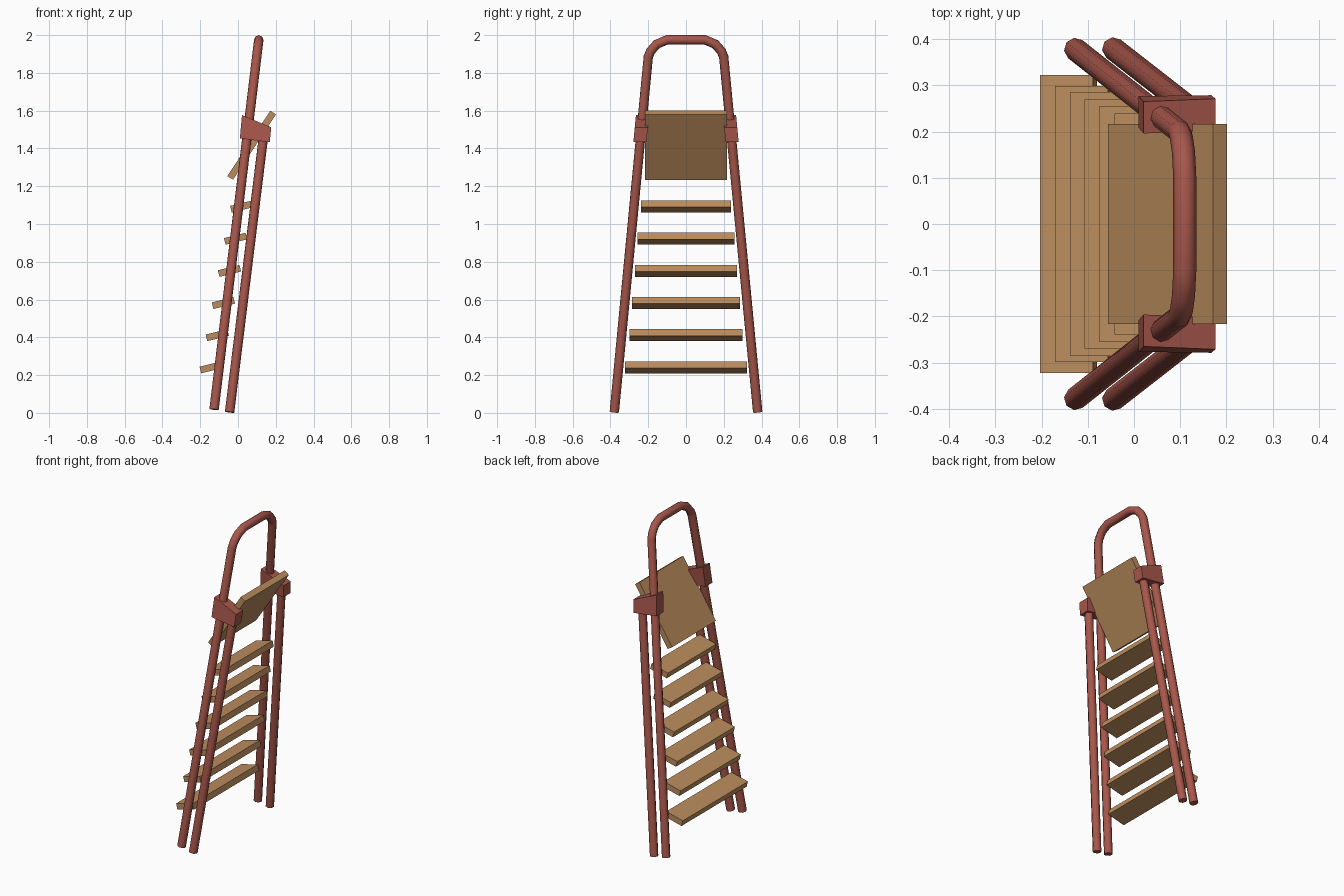
import bpy, bmesh, math

if "Cube" in bpy.data.objects:
    bpy.data.objects.remove(bpy.data.objects["Cube"])


def material(name, rgb):
    m = bpy.data.materials.new(name)
    m.diffuse_color = (*rgb, 1)
    m.use_nodes = True
    m.node_tree.nodes["Principled BSDF"].inputs["Base Color"].default_value = m.diffuse_color
    return m


RED = material("brick red", (0.39, 0.095, 0.07))
WOOD = material("light wood", (0.50, 0.265, 0.11))


def rail_y(z):
    # the rails lean inwards as they rise
    return 0.38 - 0.0957 * z


def front_x(z):
    # the front rails lean backwards as they rise
    return -0.129 + 0.121 * z


def tube(name, points, radius=0.025):
    c = bpy.data.curves.new(name, 'CURVE')
    c.dimensions = '3D'
    c.bevel_depth = radius
    c.bevel_resolution = 2
    c.use_fill_caps = True
    s = c.splines.new('POLY')
    s.points.add(len(points) - 1)
    for p, co in zip(s.points, points):
        p.co = (*co, 1)
    ob = bpy.data.objects.new(name, c)
    bpy.context.collection.objects.link(ob)
    c.materials.append(RED)
    bpy.ops.object.select_all(action='DESELECT')
    ob.select_set(True)
    bpy.context.view_layer.objects.active = ob
    bpy.ops.object.convert(target='MESH')
    bpy.ops.object.shade_smooth_by_angle(angle=math.radians(50))


def board(name, centre, size, tilt):
    bpy.ops.mesh.primitive_cube_add(size=1, location=centre, rotation=(0, -tilt, 0))
    ob = bpy.context.object
    ob.name = name
    ob.scale = size
    ob.data.materials.append(WOOD)


def clamp(name, side):
    # side profile in x, z, sheared to follow the lean of the rails
    profile = [(0.021, 1.577), (0.176, 1.512), (0.168, 1.433), (0.010, 1.453)]
    bm = bmesh.new()
    rings = []
    for off in (-0.033, 0.036):
        rings.append([bm.verts.new((x, side * (rail_y(z) + off), z)) for x, z in profile])
    a, b = rings
    bm.faces.new(a)
    bm.faces.new(b[::-1])
    for i in range(4):
        j = (i + 1) % 4
        bm.faces.new((a[i], b[i], b[j], a[j]))
    bmesh.ops.recalc_face_normals(bm, faces=bm.faces)
    me = bpy.data.meshes.new(name)
    bm.to_mesh(me)
    bm.free()
    me.materials.append(RED)
    bpy.context.collection.objects.link(bpy.data.objects.new(name, me))


# front rails joined by the top hoop
half = [(rail_y(0.018), 0.018), (rail_y(1.885), 1.885), (0.187, 1.915),
        (0.155, 1.952), (0.10, 1.975)]
path = half + [(-y, z) for y, z in reversed(half)]
tube("front_rail_hoop", [(front_x(z), y, z) for y, z in path])

# rear legs and hinge clamps
for side, label in ((1, "left"), (-1, "right")):
    tube("rear_leg_" + label,
         [(-0.045 + 0.123 * z, side * rail_y(z), z) for z in (0.004, 1.47)])
    clamp("hinge_clamp_" + label, side)

# steps, narrowing towards the top
for i, half_width in enumerate((0.323, 0.299, 0.286, 0.270, 0.256, 0.239)):
    board(f"step_{i + 1}", (-0.142 + 0.0323 * i, 0, 0.241 + 0.1703 * i),
          (0.118, 2 * half_width, 0.036), math.radians(14))

# folded top platform
board("top_platform", (0.0725, 0, 1.417), (0.414, 0.434, 0.036), math.radians(56.7))
